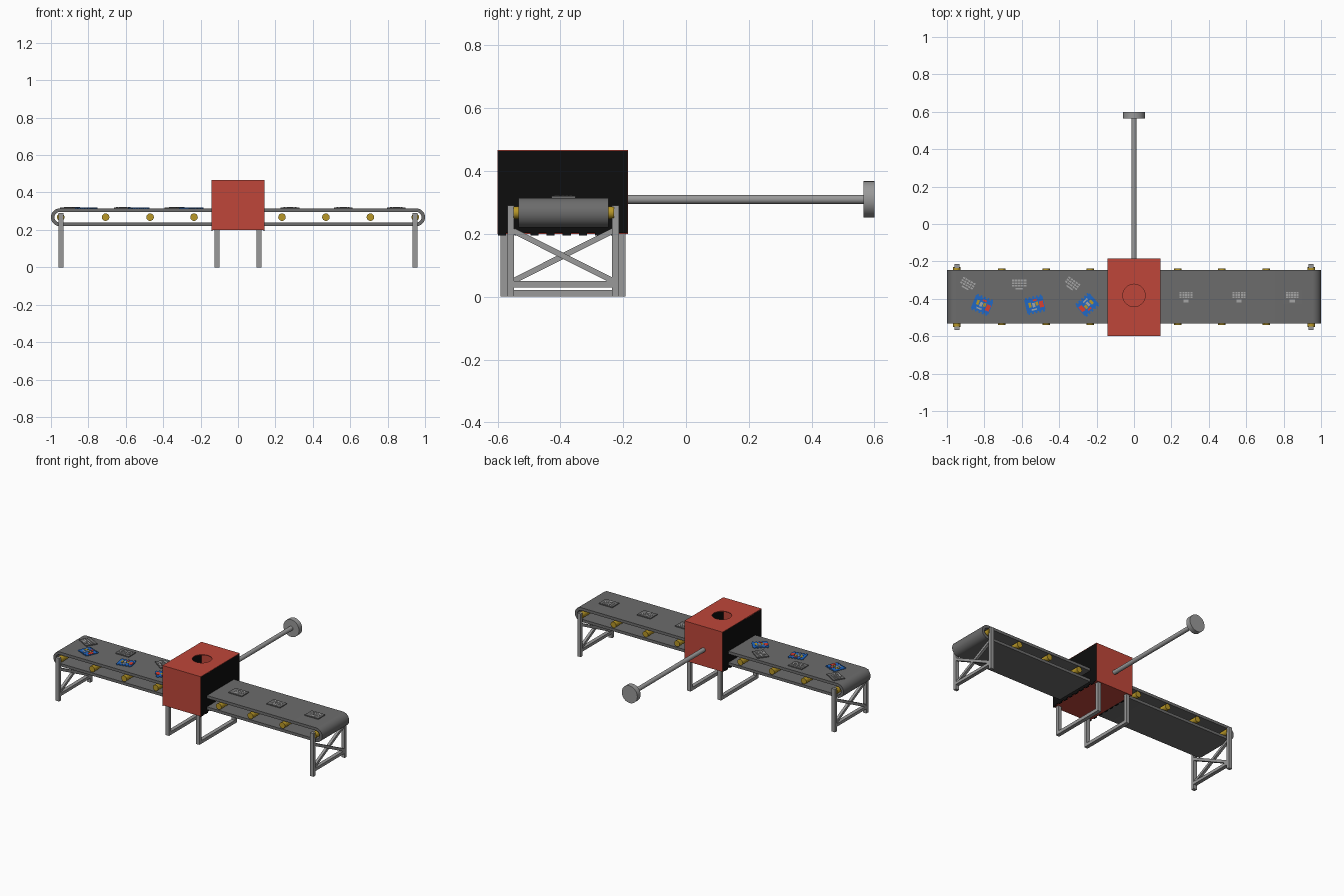
import bpy, bmesh, math
from mathutils import Vector, Matrix

if "Cube" in bpy.data.objects:
    bpy.data.objects.remove(bpy.data.objects["Cube"])


def mat(name, r, g, b):
    m = bpy.data.materials.new(name)
    m.diffuse_color = (r, g, b, 1)
    m.use_nodes = True
    m.node_tree.nodes["Principled BSDF"].inputs["Base Color"].default_value = m.diffuse_color
    return m


BELT = mat("belt grey", 0.15, 0.15, 0.15)
METAL = mat("metal grey", 0.32, 0.32, 0.32)
RED = mat("housing red", 0.52, 0.062, 0.042)
BLACK = mat("curtain black", 0.004, 0.004, 0.004)
GOLD = mat("roller gold", 0.48, 0.31, 0.02)
BLUE = mat("board blue", 0.015, 0.14, 0.56)
KEY = mat("key light grey", 0.38, 0.38, 0.38)
BRIGHT = mat("chip red", 0.7, 0.05, 0.03)

YC = -0.39          # conveyor centre line
TOP = 0.315         # belt surface height


def finish(bm, name, material, smooth=False):
    bmesh.ops.recalc_face_normals(bm, faces=bm.faces[:])
    me = bpy.data.meshes.new(name)
    bm.to_mesh(me)
    bm.free()
    me.materials.append(material)
    if smooth:
        me.shade_smooth()
        me.set_sharp_from_angle(angle=math.radians(35))
    ob = bpy.data.objects.new(name, me)
    bpy.context.collection.objects.link(ob)
    return ob


def add_box(bm, lo, hi, m=Matrix()):
    lo, hi = Vector(lo), Vector(hi)
    t = m @ Matrix.Translation((lo + hi) / 2) @ Matrix.Diagonal((*(hi - lo), 1))
    bmesh.ops.create_cube(bm, size=1, matrix=t)


def boxes(name, material, spans, m=Matrix()):
    bm = bmesh.new()
    for lo, hi in spans:
        add_box(bm, lo, hi, m)
    return finish(bm, name, material)


def bar(name, p, q, w, material):
    p, q = Vector(p), Vector(q)
    rot = (q - p).to_track_quat('Z', 'X').to_matrix().to_4x4()
    return boxes(name, material, [((-w / 2, -w / 2, 0), (w / 2, w / 2, (q - p).length))],
                 Matrix.Translation(p) @ rot)


def rod_y(name, x, z, r, y0, y1, material):
    bm = bmesh.new()
    t = Matrix.Translation((x, (y0 + y1) / 2, z)) @ Matrix.Rotation(math.pi / 2, 4, 'X')
    bmesh.ops.create_cone(bm, cap_ends=True, segments=32, radius1=r, radius2=r,
                          depth=y1 - y0, matrix=t)
    return finish(bm, name, material, True)


# Belt: one hollow loop half on each side of the housing
def belt(name, s):
    r, th, zc, xe = 0.0475, 0.019, 0.2675, 0.9525
    path = [(0.138, 0, 1)]
    path += [(xe, math.sin(a), math.cos(a)) for a in [math.pi * i / 20 for i in range(21)]]
    path += [(0.138, 0, -1)]
    bm = bmesh.new()
    rings = []
    for x, nx, nz in path:
        rings.append([bm.verts.new((s * (x + nx * rad), y, zc + nz * rad))
                      for rad, y in ((r, -0.533), (r, -0.247), (r - th, -0.247), (r - th, -0.533))])
    for a, b in zip(rings, rings[1:]):
        for i in range(4):
            j = (i + 1) % 4
            bm.faces.new((a[i], a[j], b[j], b[i]))
    bm.faces.new(rings[0])
    bm.faces.new(rings[-1])
    finish(bm, name, BELT, True)


for side, s in (("left", -1), ("right", 1)):
    belt(side + "_belt", s)

    # Rollers and end axle
    for i, x in enumerate((0.235, 0.47, 0.708)):
        rod_y(f"{side}_roller_{i + 1}", s * x, 0.268, 0.02, -0.541, -0.239, GOLD)
    rod_y(side + "_end_axle", s * 0.948, 0.268, 0.02, -0.55, -0.23, GOLD)

    # Cross-braced end stand
    x = s * 0.946
    a, b = x - 0.0125, x + 0.0125
    boxes(side + "_end_stand", METAL, [
        ((a, -0.568, 0), (b, -0.547, 0.29)),
        ((a, -0.235, 0), (b, -0.214, 0.29)),
        ((a, -0.55, 0.03), (b, -0.232, 0.05))])
    bar(side + "_brace_a", (x - 0.003, -0.55, 0.05), (x - 0.003, -0.232, 0.21), 0.018, METAL)
    bar(side + "_brace_b", (x + 0.003, -0.55, 0.21), (x + 0.003, -0.232, 0.05), 0.018, METAL)

    # U-shaped stand under the housing
    x = s * 0.113
    a, b = x - 0.013, x + 0.013
    boxes(side + "_housing_stand", METAL, [
        ((a, -0.59, 0), (b, -0.568, 0.2)),
        ((a, -0.214, 0), (b, -0.192, 0.2)),
        ((a, -0.57, 0), (b, -0.212, 0.022))])

    # Black strip curtain with a stepped lower edge
    n, y0, w = 16, -0.598, 0.411 / 16
    boxes(side + "_curtain", BLACK, [
        (sorted((s * 0.137, s * 0.1425))[0:1] + [y0 + i * w, 0.195 + 0.008 * (i % 2)],
         sorted((s * 0.137, s * 0.1425))[1:2] + [y0 + (i + 1) * w, 0.464]) for i in range(n)])

# Housing: floor, front and back walls
boxes("housing_walls", RED, [
    ((-0.142, -0.6, 0.2), (0.142, -0.592, 0.466)),
    ((-0.142, -0.193, 0.2), (0.142, -0.185, 0.466)),
    ((-0.137, -0.592, 0.2), (0.137, -0.193, 0.206))])

# Housing roof with a round opening
bm = bmesh.new()
loops = [[(-0.1425, -0.6), (0.1425, -0.6), (0.1425, -0.185), (-0.1425, -0.185)],
         [(0.06 * math.cos(math.tau * i / 40), -0.382 + 0.06 * math.sin(math.tau * i / 40))
          for i in range(40)]]
edges = []
for pts in loops:
    vs = [bm.verts.new((x, y, 0.462)) for x, y in pts]
    edges += [bm.edges.new((vs[i], vs[(i + 1) % len(vs)])) for i in range(len(vs))]
bmesh.ops.triangle_fill(bm, edges=edges, use_beauty=True)
ext = bmesh.ops.extrude_face_region(bm, geom=bm.faces[:], use_keep_orig=True)
bmesh.ops.translate(bm, verts=[v for v in ext["geom"] if isinstance(v, bmesh.types.BMVert)],
                    vec=(0, 0, 0.005))
finish(bm, "housing_roof", RED)

# Push rod with round end plate
rod_y("push_rod", 0, 0.31, 0.0145, -0.187, 0.57, METAL)
rod_y("push_plate", 0, 0.31, 0.058, 0.565, 0.6, METAL)


def place(x, y, deg):
    return Matrix.Translation((x, y, TOP)) @ Matrix.Rotation(math.radians(deg), 4, 'Z')


def pads(cells, z0, z1):
    return [((x - w / 2, y - h / 2, z0), (x + w / 2, y + h / 2, z1)) for x, y, w, h in cells]


# Loose keyboards on the left of the belt
for i, (x, y, deg) in enumerate(((-0.89, -0.32, -30), (-0.613, -0.32, 0), (-0.33, -0.32, -36))):
    m = place(x, y, deg)
    boxes(f"keyboard_{i + 1}_tray", BELT, pads([(0, 0, 0.1, 0.075)], 0, 0.006), m)
    keys = [(-0.032 + 0.016 * c, 0.018 - 0.014 * r, 0.012, 0.009) for r in range(3) for c in range(5)]
    keys.append((0, -0.025, 0.04, 0.008))
    boxes(f"keyboard_{i + 1}_keys", KEY, pads(keys, 0.005, 0.008), m)

# Loose circuit boards on the left of the belt
for i, (x, y, deg) in enumerate(((-0.812, -0.432, -22), (-0.53, -0.432, 13), (-0.25, -0.432, 222))):
    m = place(x, y, deg)
    board = [(0, 0, 0.1, 0.074)]
    board += [(-0.04 + 0.02 * k, e * 0.04, 0.01, 0.012) for k in range(5) for e in (-1, 1)]
    boxes(f"board_{i + 1}", BLUE, pads(board, 0, 0.004), m)
    boxes(f"board_{i + 1}_red_chips", BRIGHT,
          pads([(0.035, -0.004, 0.022, 0.034), (0.005, 0.025, 0.022, 0.01)], 0.003, 0.006), m)
    boxes(f"board_{i + 1}_gold_chips", GOLD,
          pads([(-0.026, 0.004, 0.014, 0.026), (0.012, 0.004, 0.014, 0.02)], 0.003, 0.006), m)
    boxes(f"board_{i + 1}_grey_chips", KEY,
          pads([(-0.006, 0.0, 0.014, 0.024), (-0.008, -0.024, 0.03, 0.008)], 0.003, 0.006), m)

# Finished devices on the right of the belt
for i, x in enumerate((0.278, 0.562, 0.846)):
    m = place(x, YC, 0)
    boxes(f"device_{i + 1}_body", BELT, pads([(0, 0, 0.1, 0.075)], 0, 0.006), m)
    keys = [(-0.029 + 0.0145 * c, 0.023 - 0.0125 * r, 0.011, 0.009) for r in range(3) for c in range(5)]
    keys.append((0, -0.021, 0.028, 0.016))
    boxes(f"device_{i + 1}_keys", KEY, pads(keys, 0.005, 0.0075), m)
